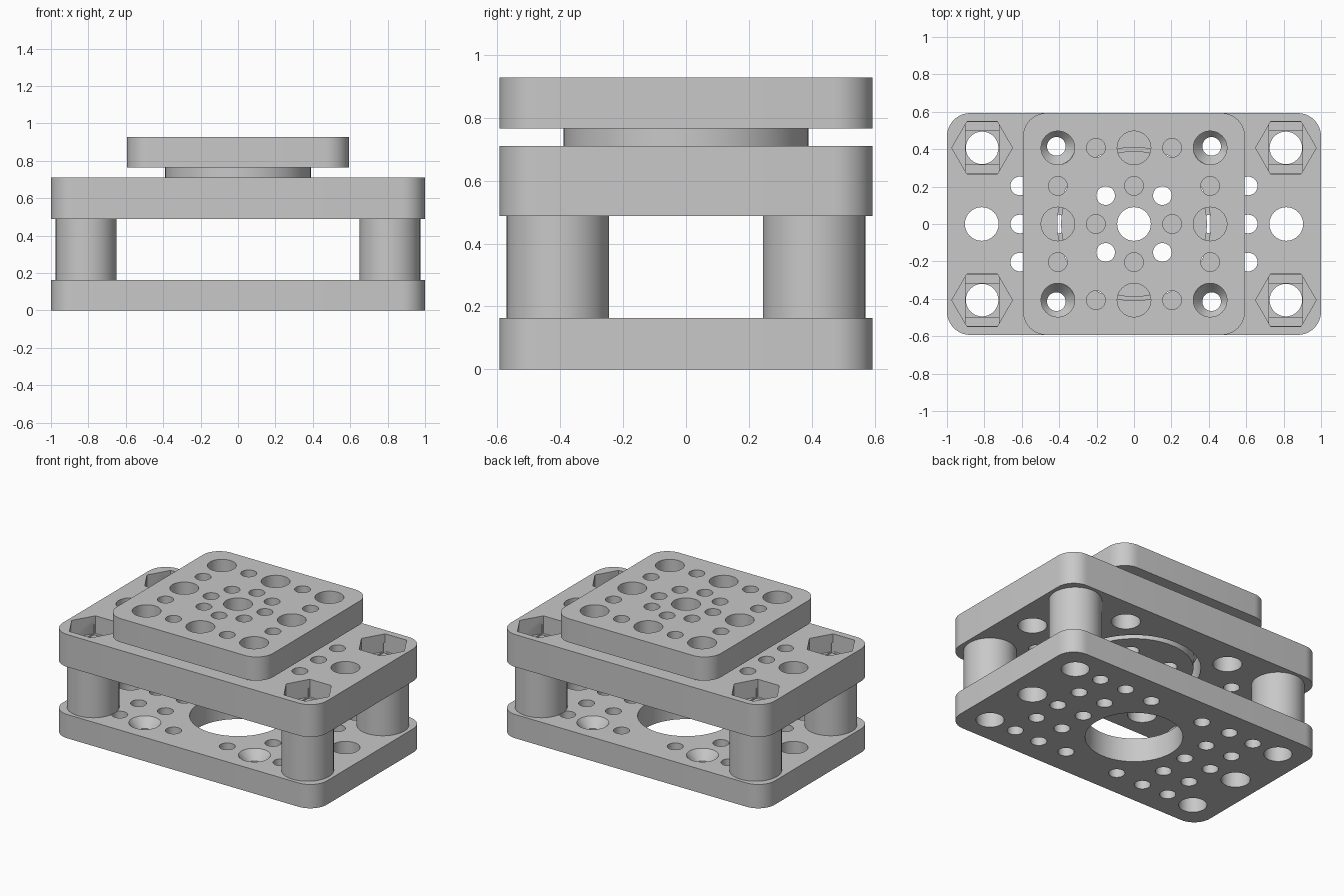
import bpy, bmesh, math

cube = bpy.data.objects.get("Cube")
if cube:
    bpy.data.objects.remove(cube, do_unlink=True)

GREY = (0.58, 0.58, 0.58, 1)
grey = bpy.data.materials.new("light_grey")
grey.use_nodes = True
grey.diffuse_color = GREY
next(n for n in grey.node_tree.nodes if n.type == 'BSDF_PRINCIPLED').inputs["Base Color"].default_value = GREY

P = 0.407            # main hole pitch
H = P / 2            # half pitch
BX = 2 * P           # bolt column
BIG, SMALL, BOLT = 0.09, 0.05, 0.087
SIGNS = [(sx, sy) for sx in (-1, 1) for sy in (-1, 1)]
BOLTS = [(sx * 0.812, sy * P) for sx, sy in SIGNS]


def circle(r, n=48, x=0, y=0):
    return [(x + r * math.cos(2 * math.pi * i / n), y + r * math.sin(2 * math.pi * i / n)) for i in range(n)]


def rect(hx, hy, x=0, y=0):
    return [(x - hx, y - hy), (x + hx, y - hy), (x + hx, y + hy), (x - hx, y + hy)]


def rounded(hx, hy, r, n=12):
    pts = []
    for k, (sx, sy) in enumerate([(1, 1), (-1, 1), (-1, -1), (1, -1)]):
        for i in range(n + 1):
            a = math.pi / 2 * (k + i / n)
            pts.append((sx * (hx - r) + r * math.cos(a), sy * (hy - r) + r * math.sin(a)))
    return pts


def loft(bm, rings):
    """Closed solid through (outline, z) rings, from bottom to top."""
    loops = [[bm.verts.new((x, y, z)) for x, y in pts] for pts, z in rings]
    n = len(loops[0])
    bm.faces.new(loops[0][::-1])
    bm.faces.new(loops[-1])
    for low, high in zip(loops, loops[1:]):
        for i in range(n):
            j = (i + 1) % n
            bm.faces.new((low[i], low[j], high[j], high[i]))


def solid(name, stacks):
    bm = bmesh.new()
    for rings in stacks:
        loft(bm, rings)
    mesh = bpy.data.meshes.new(name)
    bm.to_mesh(mesh)
    bm.free()
    ob = bpy.data.objects.new(name, mesh)
    bpy.context.collection.objects.link(ob)
    return ob


def prism(pts, z0, z1):
    return [(pts, z0), (pts, z1)]


def holes(centres, r, z0=-1, z1=2):
    return [prism(circle(r, 32, x, y), z0, z1) for x, y in centres]


def part(name, rings, *cuts):
    """Solid with groups of cutters taken out of it."""
    ob = solid(name, [rings])
    cutters = []
    for stacks in cuts:
        cutter = solid(name + "_cutter", stacks)
        cutter.hide_render = True
        mod = ob.modifiers.new("cut", 'BOOLEAN')
        mod.operation, mod.solver, mod.object = 'DIFFERENCE', 'EXACT', cutter
        cutters.append(cutter)
    bpy.context.view_layer.update()
    mesh = bpy.data.meshes.new_from_object(ob.evaluated_get(bpy.context.evaluated_depsgraph_get()))
    ob.modifiers.clear()
    ob.data = mesh
    for cutter in cutters:
        bpy.data.objects.remove(cutter, do_unlink=True)
    mesh.materials.clear()
    mesh.materials.append(grey)
    bpy.ops.object.select_all(action='DESELECT')
    ob.select_set(True)
    bpy.context.view_layer.objects.active = ob
    bpy.ops.object.shade_smooth_by_angle(angle=math.radians(30))
    return ob


# Base plate: large bore, hole grid and four countersinks
Z_BASE, Z_MID, Z_MID_TOP, Z_TOP, Z_END = 0.163, 0.488, 0.71, 0.765, 0.927
side_mid = [(s * BX, 0) for s in (-1, 1)]
grid = [(s * x, y) for s in (-1, 1) for x in (P, 1.5 * P) for y in (-H, 0, H)]
grid += [(sx * x, sy * P) for sx, sy in SIGNS for x in (H, 1.5 * P)]
sinks = []
for sx, sy in SIGNS:
    c = (sx * 0.415, sy * 0.415)
    sinks.append([(circle(r, 32, *c), z) for r, z in
                  ((SMALL, -0.1), (SMALL, 0.1), (0.1, Z_BASE), (0.1, 0.3))])
part("base_plate", prism(rounded(1, 0.593, 0.125), 0, Z_BASE),
     holes(BOLTS, BOLT) + holes(side_mid, BIG) + holes(grid, SMALL)
     + [prism(circle(0.3, 64), -1, 1)] + sinks)

# Four hollow spacers
for i, (x, y) in enumerate(BOLTS):
    part(f"spacer_{i + 1}", prism(circle(0.163, 48, x, y), Z_BASE, Z_MID), holes([(x, y)], BOLT))

# Middle plate: bearing bore, access holes and stepped hexagonal nut pockets
access = [(sx * P, sy * P) for sx, sy in SIGNS]
edge_small = [(s * 1.5 * P, y) for s in (-1, 1) for y in (-H, 0, H)]
floor = 0.59
part("middle_plate", prism(rounded(1, 0.593, 0.125), Z_MID, Z_MID_TOP),
     holes(BOLTS, BOLT) + holes(side_mid + access, BIG) + holes(edge_small, SMALL)
     + [prism(circle(0.41, 64), -1, 2)],
     [prism(circle(0.162, 6, x, y), floor, 1) for x, y in BOLTS],
     [prism(rect(0.09, 0.138, x, y), floor - 0.012, 0.65) for x, y in BOLTS],
     [prism(rect(0.0895, 0.0895, x, y), floor - 0.024, 0.64) for x, y in BOLTS])

# Turntable hub inside the bore
diagonal = [(sx * 0.152, sy * 0.152) for sx, sy in SIGNS]
part("turntable_hub", [(circle(r, 64), z) for r, z in
                       ((0.365, Z_MID), (0.365, 0.58), (0.39, 0.6), (0.39, Z_TOP))],
     holes([(0, 0)], BIG) + holes(diagonal, SMALL))

# Top plate: large hole grid with small holes between
big = [(x * P, y * P) for x in (-1, 0, 1) for y in (-1, 0, 1)]
small = [(sx * a, sy * b) for sx, sy in SIGNS for a, b in ((H, P), (P, H))]
small += [(H, 0), (-H, 0), (0, H), (0, -H)] + diagonal
part("top_plate", prism(rounded(0.593, 0.593, 0.125), Z_TOP, Z_END),
     holes(big, BIG) + holes(small, SMALL))
